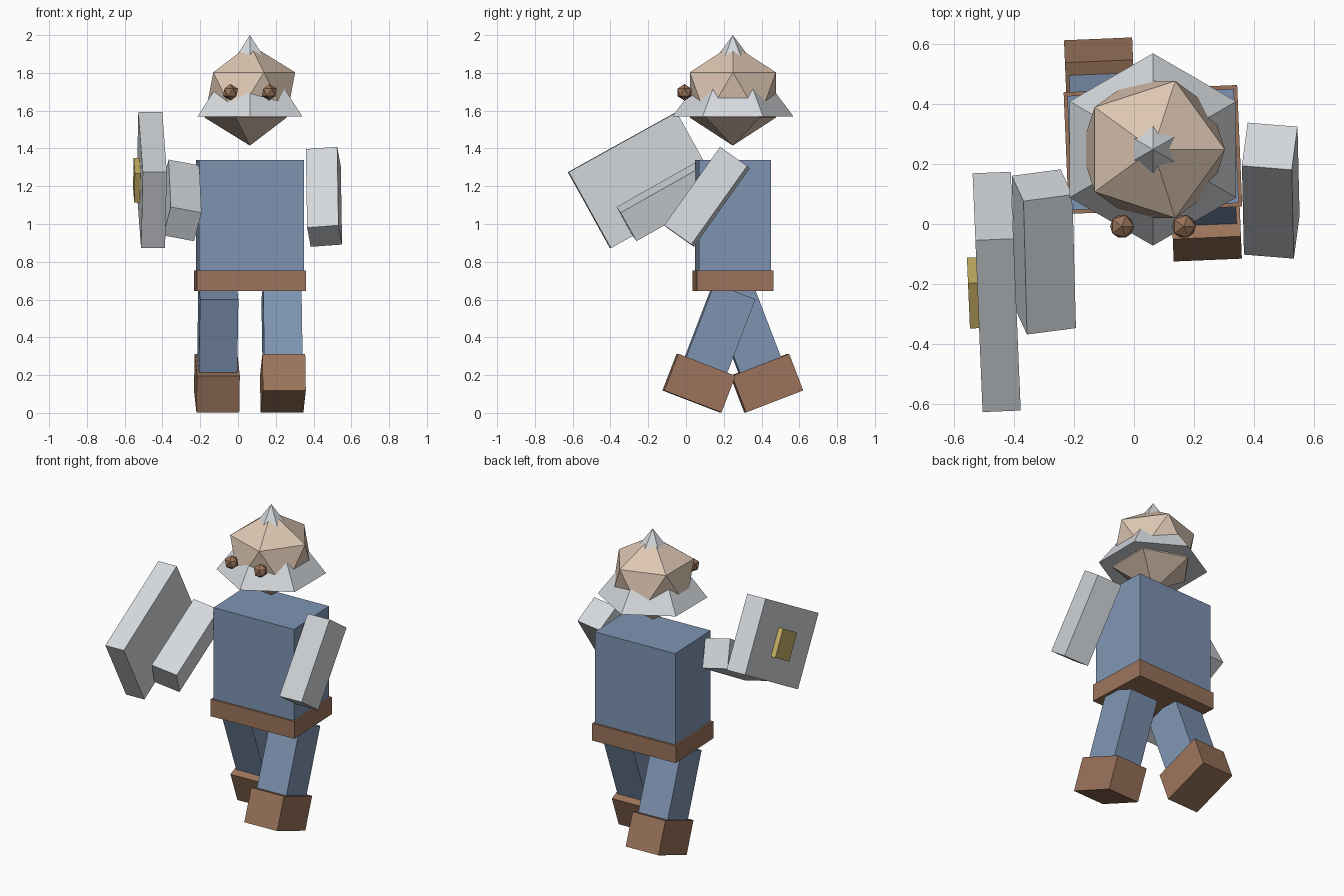
import bpy
from math import radians
from mathutils import Euler, Matrix, Vector

cube = bpy.data.objects.get("Cube")
if cube:
    bpy.data.objects.remove(cube, do_unlink=True)


def material(name, rgb):
    mat = bpy.data.materials.new(name)
    mat.use_nodes = True
    mat.diffuse_color = (*rgb, 1)
    mat.node_tree.nodes["Principled BSDF"].inputs["Base Color"].default_value = (*rgb, 1)
    return mat


BLUE = material("blue cloth", (0.21, 0.30, 0.45))
LEATHER = material("brown leather", (0.33, 0.175, 0.105))
SKIN = material("skin", (0.73, 0.57, 0.45))
STEEL = material("light steel", (0.66, 0.69, 0.72))
GOLD = material("gold", (0.58, 0.44, 0.13))

MID_X, MID_Y = 0.063, 0.248
YAW = 2.4   # slight turn of the whole body


def finish(name, mat):
    ob = bpy.context.object
    ob.name = name
    ob.data.materials.append(mat)
    return ob


def box(name, size, centre, mat, pitch=0, roll=0, yaw=YAW, offset=(0, 0, 0)):
    """Turned box; offset moves it along its own axes."""
    bpy.ops.mesh.primitive_cube_add(size=1)
    ob = finish(name, mat)
    ob.data.transform(Matrix.Translation(offset) @ Matrix.Diagonal((*size, 1)))
    ob.rotation_euler = Euler([radians(a) for a in (pitch, roll, yaw)])
    ob.location = centre
    return ob


def ball(name, radius, centre, mat):
    bpy.ops.mesh.primitive_ico_sphere_add(subdivisions=1, radius=radius, location=centre)
    return finish(name, mat)


# Body
box("torso", (0.555, 0.38, 0.66), (MID_X, MID_Y, 1.01), BLUE)
box("belt", (0.578, 0.405, 0.11), (MID_X, MID_Y, 0.70), LEATHER)

# Striding legs, each hung from its hip
for side, sign in (("left", 1), ("right", -1)):
    hip = Vector((MID_X, MID_Y, 0.643))
    hip += Matrix.Rotation(radians(YAW), 3, "Z") @ Vector((0.167 * sign, 0, 0))
    tilt = -21 * sign
    box(side + "_leg", (0.203, 0.233, 0.45), hip, BLUE, tilt, offset=(0, 0, -0.225))
    box(side + "_boot", (0.227, 0.325, 0.208), hip, LEATHER, tilt, offset=(0, 0, -0.52))

# Arms
ARM = (0.167, 0.51, 0.177)
box("left_arm", ARM, (0.455, 0.111, 1.144), STEEL, 54.8, -4.2, -4.6)
box("right_arm", ARM, (-0.30, -0.093, 1.125), STEEL, 30, 10.5, 7.5)

# Shield with a boss on its outer face
SHIELD = (-0.457, -0.226, 1.232)
box("shield", (0.127, 0.654, 0.46), SHIELD, STEEL, 29)
box("shield_boss", (0.06, 0.172, 0.176), SHIELD, GOLD, 29, offset=(-0.064, 0, 0))

# Head poking through a six-sided pointed helmet
ball("head", 0.268, (MID_X, MID_Y, 1.683), SKIN)
bpy.ops.mesh.primitive_cone_add(vertices=6, radius1=0.32, depth=0.43,
                                location=(MID_X, MID_Y, 1.785))
finish("helmet", STEEL)
for side, sign in (("left", 1), ("right", -1)):
    ball(side + "_eye", 0.044, (MID_X + 0.103 * sign, -0.008, 1.697), LEATHER)
